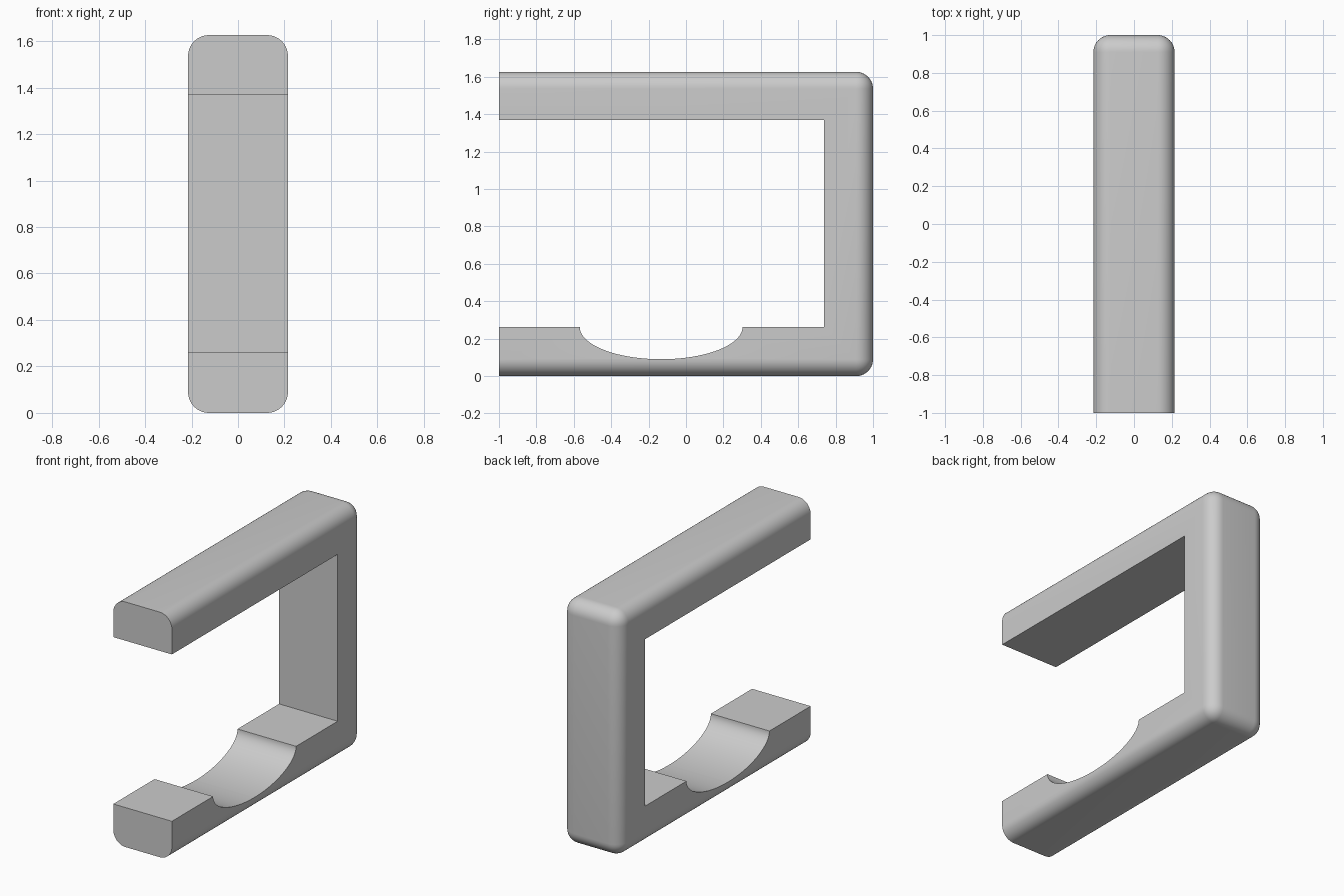
import bpy
import bmesh
from math import cos, sin, pi, radians

if "Cube" in bpy.data.objects:
    bpy.data.objects.remove(bpy.data.objects["Cube"], do_unlink=True)

WIDTH, LENGTH, HEIGHT = 0.43, 2.0, 1.626
ARM, ROUND = 0.262, 0.09

grey = bpy.data.materials.new("plain grey")
grey.use_nodes = True
grey.diffuse_color = (0.6, 0.6, 0.6, 1)
grey.node_tree.nodes["Principled BSDF"].inputs["Base Color"].default_value = (0.6, 0.6, 0.6, 1)


def make_object(name, bm):
    bmesh.ops.recalc_face_normals(bm, faces=bm.faces)
    mesh = bpy.data.meshes.new(name)
    bm.to_mesh(mesh)
    bm.free()
    mesh.materials.append(grey)
    obj = bpy.data.objects.new(name, mesh)
    bpy.context.collection.objects.link(obj)
    return obj


# Solid block, rounded everywhere except around the open front end
bm = bmesh.new()
bmesh.ops.create_cube(bm, size=1)
for v in bm.verts:
    v.co.x *= WIDTH
    v.co.y *= LENGTH
    v.co.z = (v.co.z + 0.5) * HEIGHT
edges = [e for e in bm.edges if max(v.co.y for v in e.verts) > 0]
bmesh.ops.bevel(bm, geom=edges, offset=ROUND, segments=10, profile=0.5,
                affect='EDGES', clamp_overlap=True)
bracket = make_object("bracket", bm)

# Cutter: rectangular opening with a half-elliptical cradle in its floor
inner_back = LENGTH / 2 - ARM
cradle_y, cradle_ry, cradle_rz, steps = -0.133, 0.435, 0.172, 48
profile = [(-1.2, HEIGHT - ARM + 0.005), (-1.2, ARM)]
profile += [(cradle_y - cradle_ry * cos(pi * i / steps),
             ARM - cradle_rz * sin(pi * i / steps)) for i in range(steps + 1)]
profile += [(inner_back, ARM), (inner_back, HEIGHT - ARM + 0.005)]
bm = bmesh.new()
face = bm.faces.new([bm.verts.new((-WIDTH, y, z)) for y, z in profile])
extruded = bmesh.ops.extrude_face_region(bm, geom=[face])["geom"]
bmesh.ops.translate(bm, vec=(2 * WIDTH, 0, 0),
                    verts=[g for g in extruded if isinstance(g, bmesh.types.BMVert)])
cutter = make_object("opening_cutter", bm)
cutter.hide_render = True
cutter.hide_set(True)

cut = bracket.modifiers.new("opening", 'BOOLEAN')
cut.operation = 'DIFFERENCE'
cut.solver = 'EXACT'
cut.object = cutter

# Bake the cut, then shade smooth with sharp edges kept
bpy.ops.object.select_all(action='DESELECT')
bpy.context.view_layer.objects.active = bracket
bracket.select_set(True)
bpy.ops.object.modifier_apply(modifier=cut.name)
bpy.data.objects.remove(cutter, do_unlink=True)
bpy.ops.object.shade_smooth_by_angle(angle=radians(30))
